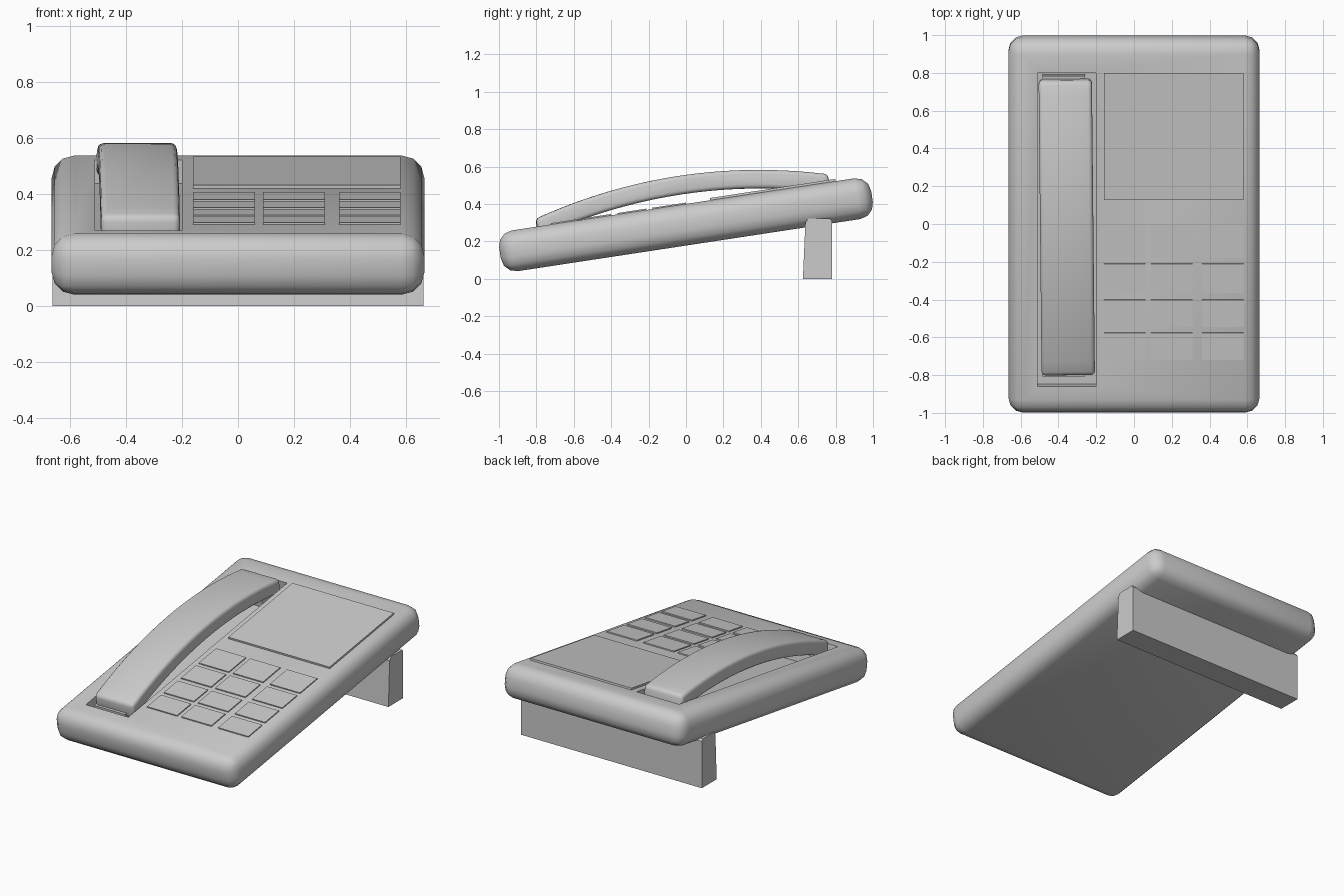
import bpy, bmesh, math
from mathutils import Matrix

if "Cube" in bpy.data.objects:
    bpy.data.objects.remove(bpy.data.objects["Cube"])

TILT = math.radians(8.65)
SLOPE = Matrix.Translation((0, 0, 0.289)) @ Matrix.Rotation(TILT, 4, 'X')
TOP = 0.11  # half thickness of the slab


def finish(name, bm, matrix, bevel=0, segments=3, smooth=True):
    bmesh.ops.recalc_face_normals(bm, faces=bm.faces)
    mesh = bpy.data.meshes.new(name)
    bm.to_mesh(mesh)
    bm.free()
    ob = bpy.data.objects.new(name, mesh)
    bpy.context.collection.objects.link(ob)
    ob.matrix_world = matrix
    bpy.ops.object.select_all(action='DESELECT')
    bpy.context.view_layer.objects.active = ob
    ob.select_set(True)
    if bevel:
        m = ob.modifiers.new("bevel", 'BEVEL')
        m.width, m.segments = bevel, segments
        m.limit_method = 'ANGLE'
        m.angle_limit = math.radians(40)
        bpy.ops.object.modifier_apply(modifier=m.name)
    if smooth:
        bpy.ops.object.shade_smooth_by_angle(angle=math.radians(35))
    return ob


def box(name, x, y, z, matrix=SLOPE, **kw):
    bm = bmesh.new()
    bmesh.ops.create_cube(bm, size=1)
    for v in bm.verts:
        for i, (lo, hi) in enumerate((x, y, z)):
            v.co[i] = lo if v.co[i] < 0 else hi
    return finish(name, bm, matrix, **kw)


def extrude_x(name, profile, x0, x1, matrix, **kw):
    bm = bmesh.new()
    face = bm.faces.new([bm.verts.new((x0, y, z)) for y, z in profile])
    new = bmesh.ops.extrude_face_region(bm, geom=[face])['geom']
    bmesh.ops.translate(bm, vec=(x1 - x0, 0, 0),
                        verts=[g for g in new if isinstance(g, bmesh.types.BMVert)])
    return finish(name, bm, matrix, **kw)


def along(y):
    # plan position on the top face -> distance along the slope
    return (y + TOP * math.sin(TILT)) / math.cos(TILT)


# Tilted body with a sunken cradle
body = box("phone_body", (-0.665, 0.665), (-1.006, 1.006), (-TOP, TOP), bevel=0.08)
cutter = box("cradle_cutter", (-0.51, -0.20), (along(-0.86), along(0.80)),
             (TOP - 0.085, TOP + 0.2), smooth=False)
cutter.hide_render = True
bpy.ops.object.select_all(action='DESELECT')
bpy.context.view_layer.objects.active = body
body.select_set(True)
cut = body.modifiers.new("cradle", 'BOOLEAN')
cut.operation, cut.solver, cut.object = 'DIFFERENCE', 'EXACT', cutter
bpy.ops.object.modifier_apply(modifier=cut.name)
bpy.ops.object.shade_smooth_by_angle(angle=math.radians(35))
bpy.data.objects.remove(cutter)

# Display panel
box("display_panel", (-0.16, 0.58), (along(0.13), along(0.80)),
    (TOP - 0.01, TOP + 0.012), smooth=False)

# Keypad
columns = [(-0.16, 0.06), (0.09, 0.31), (0.36, 0.58)]
rows = [(-0.18, 0.0), (-0.365, -0.21), (-0.545, -0.40), (-0.72, -0.575)]
for r, (y0, y1) in enumerate(rows):
    for c, xs in enumerate(columns):
        box(f"key_{r + 1}_{c + 1}", xs, (along(y0), along(y1)),
            (TOP - 0.01, TOP + 0.007), smooth=False)

# Arched handset, very slightly askew in the cradle
N = 20
ys = [-0.79 + 1.58 * i / N for i in range(N + 1)]
arch = [(y, 0.264 - 0.178 * y * y) for y in ys]
arch += [(y, 0.164 - 0.178 * y * y) for y in reversed(ys)]
askew = SLOPE @ Matrix.Translation((-0.356, 0, 0)) @ Matrix.Rotation(0.010, 4, 'Z')
extrude_x("handset", arch, -0.141, 0.141, askew, bevel=0.022)

# Ear and mouth pads under the handset ends
for name, s in (("ear_pad", 1), ("mouth_pad", -1)):
    y = sorted((s * 0.64, s * 0.805))
    box(name, (-0.485, -0.26), y, (TOP - 0.088, TOP - 0.025), smooth=False)

# Rear stand
stand = [(0.625, 0), (0.78, 0), (0.78, 0.31), (0.77, 0.322),
         (0.655, 0.322), (0.638, 0.30), (0.636, 0.25)]
extrude_x("rear_stand", stand, -0.662, 0.662, Matrix.Identity(4), smooth=False)
